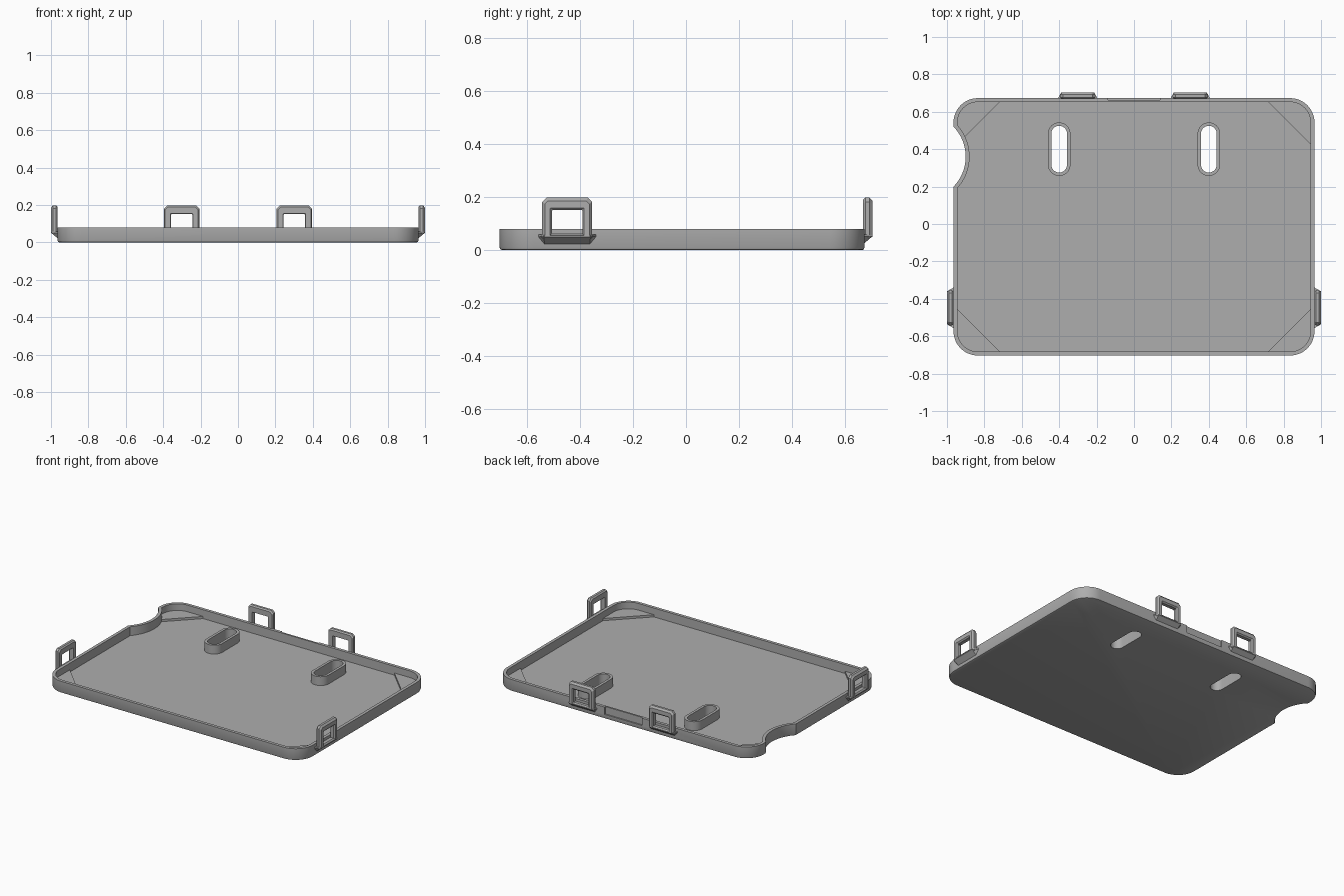
import bpy, bmesh
from math import sin, cos, acos, pi, radians
from mathutils import Vector, Matrix

if "Cube" in bpy.data.objects:
    bpy.data.objects.remove(bpy.data.objects["Cube"])

grey = bpy.data.materials.new("plain_grey")
grey.use_nodes = True
GREY = (0.42, 0.42, 0.42, 1)
grey.diffuse_color = GREY
grey.node_tree.nodes["Principled BSDF"].inputs["Base Color"].default_value = GREY

HX, HY, CY = 0.965, 0.688, -0.015     # tray half sizes and centre
CORNER, WALL, FLOOR, RIM = 0.13, 0.021, 0.02, 0.08


def finish(name, bm):
    """Turn a bmesh into a grey object."""
    bmesh.ops.recalc_face_normals(bm, faces=bm.faces)
    mesh = bpy.data.meshes.new(name)
    bm.to_mesh(mesh)
    bm.free()
    mesh.materials.append(grey)
    ob = bpy.data.objects.new(name, mesh)
    bpy.context.collection.objects.link(ob)
    return ob


def smooth(ob):
    bpy.ops.object.select_all(action="DESELECT")
    ob.select_set(True)
    bpy.context.view_layer.objects.active = ob
    bpy.ops.object.shade_smooth_by_angle(angle=radians(30))


def loft(loops, closed=False):
    """Skin equal-length point loops; cap the ends or join last to first."""
    bm = bmesh.new()
    rows = [[bm.verts.new(p) for p in loop] for loop in loops]
    pairs = list(zip(rows, rows[1:]))
    if closed:
        pairs.append((rows[-1], rows[0]))
    else:
        bm.faces.new(rows[0])
        bm.faces.new(rows[-1])
    n = len(rows[0])
    for a, b in pairs:
        for i in range(n):
            j = (i + 1) % n
            bm.faces.new((a[i], a[j], b[j], b[i]))
    return bm


def tray_loop(inset, z):
    """Rounded rectangle with a thumb scoop in the right-hand side."""
    pts = []
    r = CORNER - inset
    for k, (sx, sy) in enumerate([(1, 1), (-1, 1), (-1, -1), (1, -1)]):
        cx, cy = sx * (HX - CORNER), CY + sy * (HY - CORNER)
        for i in range(13):
            a = (k + i / 12) * pi / 2
            pts.append((cx + r * cos(a), cy + r * sin(a), z))
        if k == 1:
            sr, sx0 = 0.23 + inset, -1.13
            half = acos((-HX + inset - sx0) / sr)
            for i in range(21):
                a = half * (1 - i / 10)
                pts.append((sx0 + sr * cos(a), 0.36 + sr * sin(a), z))
    return pts


def slot_loop(x, r, z):
    """Stadium outline running front to back."""
    pts = []
    for end, start in ((0.483, 0), (0.317, pi)):
        for i in range(17):
            a = start + pi * i / 16
            pts.append((x + r * cos(a), end + r * sin(a), z))
    return pts


def cut(ob, cutter):
    cutter.hide_render = True
    mod = ob.modifiers.new("cut", "BOOLEAN")
    mod.operation, mod.object, mod.solver = "DIFFERENCE", cutter, "EXACT"
    bpy.context.view_layer.objects.active = ob
    bpy.ops.object.modifier_apply(modifier=mod.name)
    bpy.data.objects.remove(cutter)


# Tray: rounded bottom edge, walls, rim and floor
tray = finish("tray", loft([
    tray_loop(0.010, 0), tray_loop(0.003, 0.003), tray_loop(0, 0.010),
    tray_loop(0, RIM), tray_loop(WALL, RIM), tray_loop(WALL, FLOOR)]))

# Slots through the floor, each with a raised collar
for side, x in (("left", 0.4), ("right", -0.4)):
    cut(tray, finish("slot_cutter", loft([slot_loop(x, 0.042, -0.1), slot_loop(x, 0.042, 0.2)])))
    collar = finish(side + "_slot_collar", loft([
        slot_loop(x, 0.042, 0.005), slot_loop(x, 0.060, 0.005),
        slot_loop(x, 0.060, RIM), slot_loop(x, 0.042, RIM)], closed=True))
    smooth(collar)

# Shallow recess in the back wall
bm = bmesh.new()
bmesh.ops.create_cube(bm, size=1, matrix=Matrix.Translation((0, 0.714, 0.08)) @ Matrix.Diagonal((0.28, 0.1, 0.1, 1)))
cut(tray, finish("recess_cutter", bm))
smooth(tray)

# Corner ledges: floor outline sliced off diagonally
for sx, sy in ((1, 1), (-1, 1), (-1, -1), (1, -1)):
    bm = loft([tray_loop(WALL - 0.005, 0.012), tray_loop(WALL - 0.005, 0.035)])
    res = bmesh.ops.bisect_plane(
        bm, geom=bm.verts[:] + bm.edges[:] + bm.faces[:], clear_inner=True,
        plane_co=(sx * 0.72, CY + sy * 0.665, 0), plane_no=(sx, sy, 0))
    bmesh.ops.holes_fill(bm, edges=[e for e in bm.edges if e.is_boundary])
    name = ("back" if sy > 0 else "front") + ("_left" if sx > 0 else "_right")
    smooth(finish(name + "_corner_ledge", bm))


def frame_loop(d, half, z0, z1, c):
    """Rectangle with clipped top corners, at depth d."""
    return [(-half, d, z0), (half, d, z0), (half, d, z1 - c),
            (half - c, d, z1), (c - half, d, z1), (-half, d, z1 - c)]


def clip(name, place):
    # Upright bevelled frame with a window
    bm = loft([
        frame_loop(-0.002, 0.088, 0.045, 0.190, 0.015),
        frame_loop(0.006, 0.094, 0.045, 0.198, 0.016),
        frame_loop(0.022, 0.094, 0.045, 0.198, 0.016),
        frame_loop(0.033, 0.084, 0.050, 0.186, 0.012),
        frame_loop(0.033, 0.064, 0.055, 0.159, 0.002),
        frame_loop(0.025, 0.057, 0.064, 0.151, 0.002),
        frame_loop(0.006, 0.057, 0.064, 0.151, 0.002),
        frame_loop(-0.002, 0.060, 0.061, 0.154, 0.002)], closed=True)
    bm.transform(place)
    finish(name + "_frame", bm)
    # Wedge blending the frame into the wall
    bm = bmesh.new()
    for s in (-1, 1):
        for p in ((0.11, -0.005, 0.05), (0.085, -0.005, 0.02), (0.088, 0.033, 0.052),
                  (0.11, -0.005, 0.06), (0.088, 0.033, 0.056)):
            bm.verts.new((s * p[0], p[1], p[2]))
    bmesh.ops.convex_hull(bm, input=bm.verts)
    bm.transform(place)
    finish(name + "_wedge", bm)


# Two clips on the back, one on each side
for s, side in ((1, "left"), (-1, "right")):
    clip("back_" + side + "_clip", Matrix.Translation((s * 0.301, 0.670, 0)))
    clip(side + "_clip", Matrix.Translation((s * 0.967, -0.448, 0)) @ Matrix.Rotation(-s * pi / 2, 4, "Z"))
